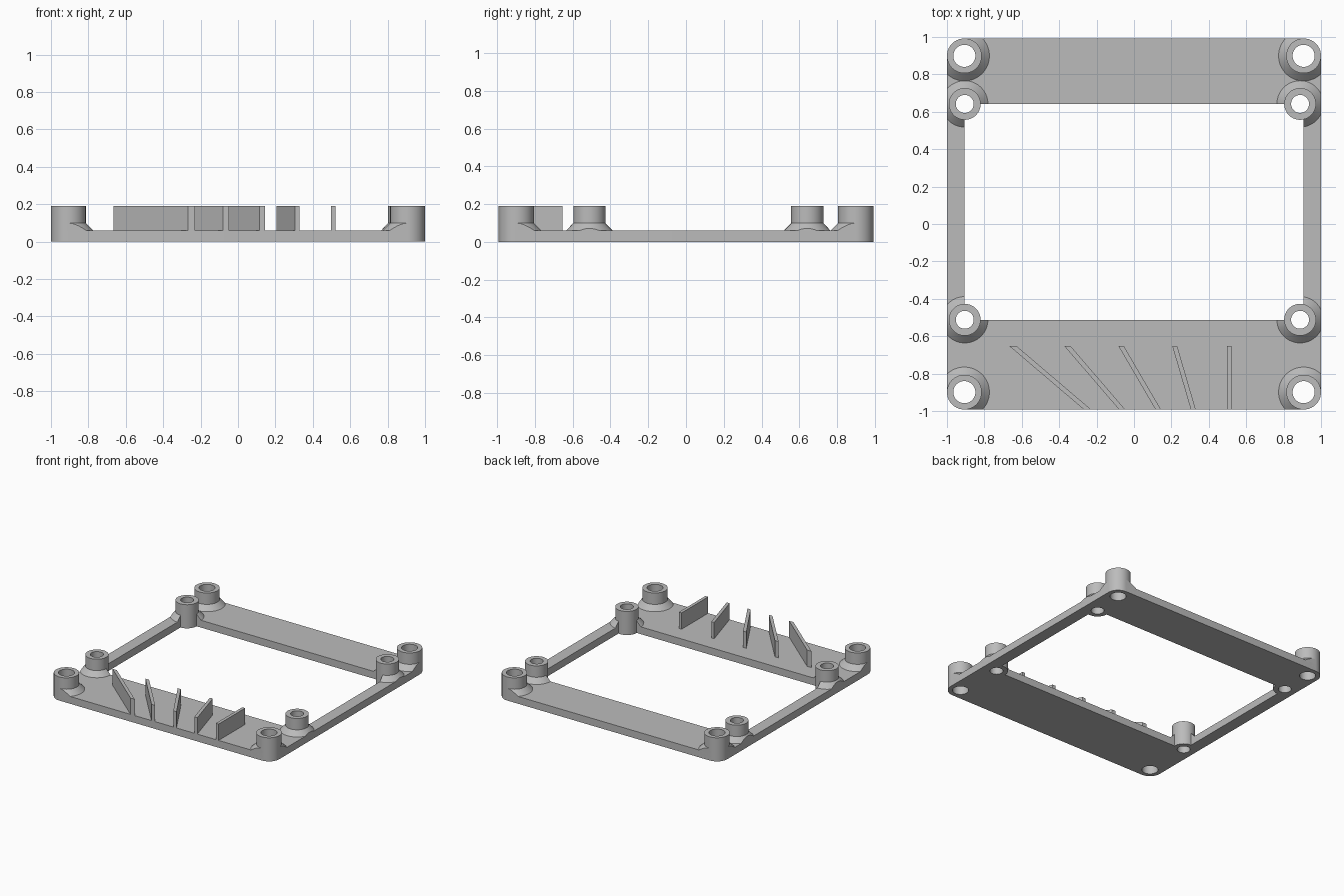
import bpy, bmesh, math
from mathutils import Vector

cube = bpy.data.objects.get("Cube")
if cube:
    bpy.data.objects.remove(cube, do_unlink=True)

# Main dimensions
HALF_X, HALF_Y = 1.0, 0.992
PLATE_Z, TOP_Z = 0.059, 0.191
CORNER_R = 0.093
OPEN_X, OPEN_FRONT, OPEN_BACK = 0.905, -0.514, 0.642
CORNER_X, CORNER_Y = HALF_X - CORNER_R, HALF_Y - CORNER_R
SEGMENTS = 64

grey = bpy.data.materials.new("plain grey")
grey.use_nodes = True
grey.diffuse_color = (0.5, 0.5, 0.5, 1)
grey.node_tree.nodes["Principled BSDF"].inputs["Base Color"].default_value = (0.5, 0.5, 0.5, 1)


def finish(name, bm):
    """Turn a bmesh into a named grey object."""
    bmesh.ops.recalc_face_normals(bm, faces=bm.faces)
    mesh = bpy.data.meshes.new(name)
    bm.to_mesh(mesh)
    bm.free()
    obj = bpy.data.objects.new(name, mesh)
    mesh.materials.append(grey)
    bpy.context.collection.objects.link(obj)
    return obj


def prism(name, outline, z0, z1):
    bm = bmesh.new()
    face = bm.faces.new([bm.verts.new((x, y, z0)) for x, y in outline])
    grown = bmesh.ops.extrude_face_region(bm, geom=[face])["geom"]
    verts = [v for v in grown if isinstance(v, bmesh.types.BMVert)]
    bmesh.ops.translate(bm, verts=verts, vec=(0, 0, z1 - z0))
    return finish(name, bm)


def circle(x, y, r):
    steps = [math.tau * i / SEGMENTS for i in range(SEGMENTS)]
    return [(x + r * math.cos(a), y + r * math.sin(a)) for a in steps]


def revolve(name, x, y, profile):
    """Closed ring from a closed (radius, z) profile."""
    bm = bmesh.new()
    rings = []
    for r, z in profile:
        rings.append([bm.verts.new((px, py, z)) for px, py in circle(x, y, r)])
    for a, b in zip(rings, rings[1:] + rings[:1]):
        for i in range(SEGMENTS):
            j = (i + 1) % SEGMENTS
            bm.faces.new((a[i], a[j], b[j], b[i]))
    return finish(name, bm)


def boolean(obj, tool, operation):
    mod = obj.modifiers.new("cut", 'BOOLEAN')
    mod.operation, mod.solver, mod.object = operation, 'EXACT', tool
    bpy.ops.object.select_all(action='DESELECT')
    bpy.context.view_layer.objects.active = obj
    obj.select_set(True)
    bpy.ops.object.modifier_apply(modifier=mod.name)
    bpy.data.objects.remove(tool, do_unlink=True)


def smooth(obj):
    bpy.ops.object.select_all(action='DESELECT')
    bpy.context.view_layer.objects.active = obj
    obj.select_set(True)
    bpy.ops.object.shade_smooth_by_angle(angle=math.radians(30))


def frame(name, z0, z1):
    """Rounded plate with the rectangular opening."""
    outline = []
    quarter = SEGMENTS // 4
    corners = [(1, 1), (-1, 1), (-1, -1), (1, -1)]
    for k, (sx, sy) in enumerate(corners):
        ring = circle(sx * CORNER_X, sy * CORNER_Y, CORNER_R)
        outline += [ring[(k * quarter + i) % SEGMENTS] for i in range(quarter + 1)]
    plate = prism(name, outline, z0, z1)
    opening = [(-OPEN_X, OPEN_FRONT), (OPEN_X, OPEN_FRONT),
               (OPEN_X, OPEN_BACK), (-OPEN_X, OPEN_BACK)]
    boolean(plate, prism("opening_cutter", opening, z0 - 0.1, z1 + 0.1), 'DIFFERENCE')
    return plate


# Posts: name, x, y, outer radius, hole radius, foot radius
posts = []
for end, sy, inner_y in (("front", -1, -0.512), ("back", 1, 0.642)):
    for side, sx, inner_x in (("right", -1, -0.905), ("left", 1, 0.888)):
        posts.append((f"{end}_{side}_corner_post", sx * CORNER_X, sy * CORNER_Y,
                      CORNER_R, 0.059, 0.134))
        posts.append((f"{end}_{side}_inner_post", inner_x, inner_y,
                      0.085, 0.048, 0.124))

base = frame("base_frame", 0, PLATE_Z)
for name, x, y, outer, hole, foot in posts:
    # Through hole in the plate
    boolean(base, prism("hole_cutter", circle(x, y, hole), -0.1, 0.3), 'DIFFERENCE')

    # Hollow post
    smooth(revolve(name, x, y, [(hole, 0), (outer, 0), (outer, TOP_Z), (hole, TOP_Z)]))

    # Sloped collar, trimmed to the plate outline
    mid = (hole + outer) / 2
    collar = revolve(name.replace("post", "collar"), x, y,
                     [(mid, 0.03), (foot, 0.03), (foot, PLATE_Z),
                      (outer - 0.001, 0.1), (mid, 0.1)])
    boolean(collar, frame("collar_trim", 0.01, 0.3), 'INTERSECT')
    smooth(collar)
smooth(base)

# Fanned air guide fins: back x and front x of the left-hand face
FIN_BACK, FIN_THICK = -0.653, 0.025
fins = [(-0.666, -0.268), (-0.372, -0.08), (-0.083, 0.115), (0.205, 0.304), (0.496, 0.496)]
for i, (xb, xf) in enumerate(fins):
    run = Vector((xf - xb, HALF_Y + FIN_BACK))
    w = FIN_THICK * run.length / run.y
    prism(f"guide_fin_{i + 1}",
          [(xb, FIN_BACK), (xf, -HALF_Y), (xf + w, -HALF_Y), (xb + w, FIN_BACK)],
          PLATE_Z - 0.01, TOP_Z)
